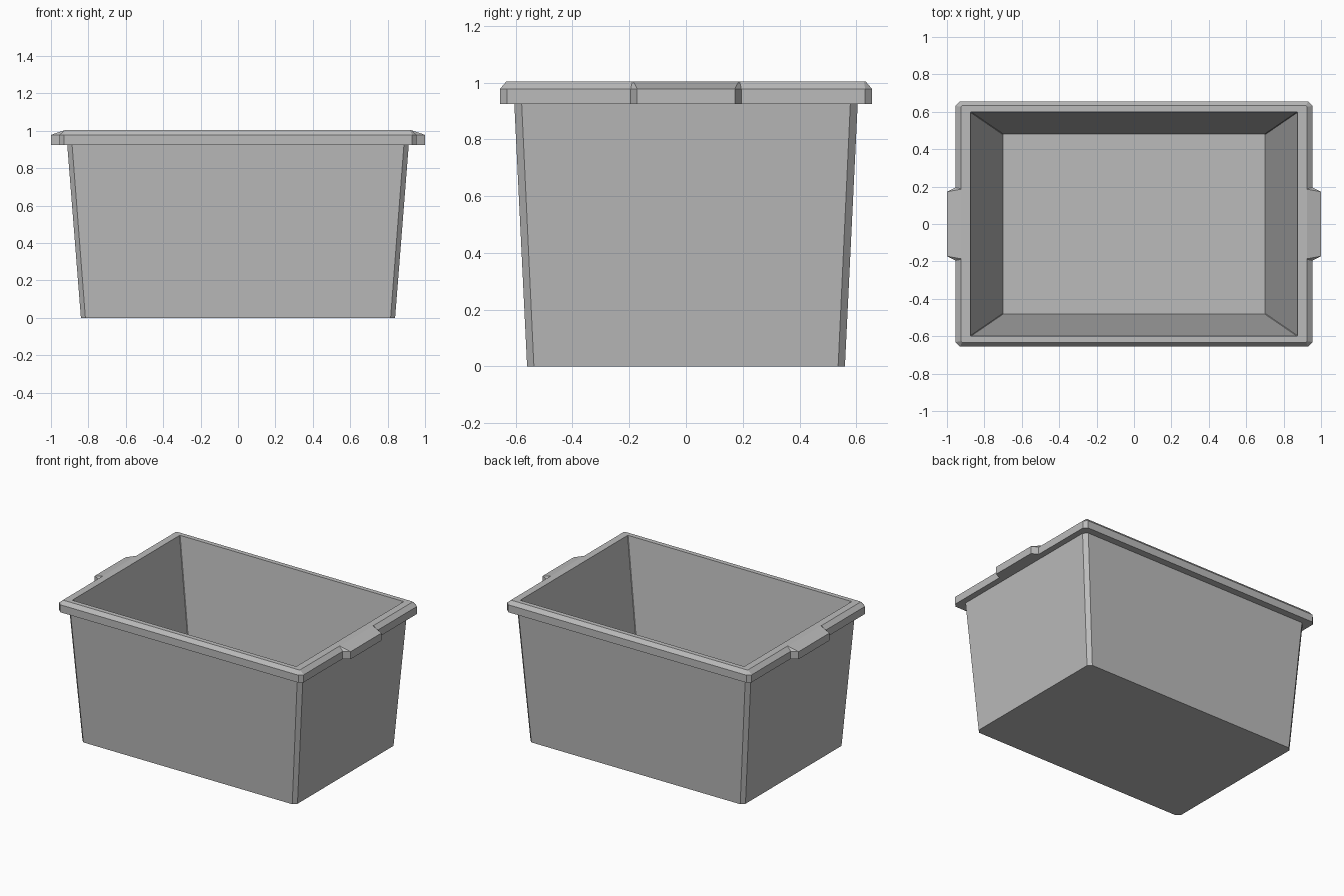
import bpy
import bmesh

cube = bpy.data.objects.get("Cube")
if cube:
    bpy.data.objects.remove(cube, do_unlink=True)

# Plain grey plastic
plastic = bpy.data.materials.new("grey_plastic")
plastic.use_nodes = True
GREY = (0.5, 0.5, 0.5, 1)
plastic.diffuse_color = GREY
plastic.node_tree.nodes["Principled BSDF"].inputs["Base Color"].default_value = GREY


def outline(hx, hy, z, cut, grip=None):
    """Rectangle with cut corners; grip = (reach, root half width, tip half width)."""
    half = [(hx - cut, -hy), (hx, -hy + cut)]
    if grip:
        reach, root, tip = grip
        half += [(hx, -root), (hx + reach, -tip), (hx + reach, tip), (hx, root)]
    half += [(hx, hy - cut), (hx - cut, hy)]
    # The other half is the first one turned by 180 degrees
    return [(x, y, z) for x, y in half] + [(-x, -y, z) for x, y in half]


def loft(bm, outlines, cap_first=False, cap_last=False):
    rings = [[bm.verts.new(p) for p in o] for o in outlines]
    for low, high in zip(rings, rings[1:]):
        for i in range(len(low)):
            j = (i + 1) % len(low)
            bm.faces.new((low[i], low[j], high[j], high[i]))
    if cap_first:
        bm.faces.new(rings[0][::-1])
    if cap_last:
        bm.faces.new(rings[-1])


def finish(name, bm):
    mesh = bpy.data.meshes.new(name)
    bm.to_mesh(mesh)
    bm.free()
    mesh.materials.append(plastic)
    bpy.context.collection.objects.link(bpy.data.objects.new(name, mesh))


RIM_LOW, RIM_EDGE, TOP = 0.925, 0.978, 1.004
body_top = (0.913, 0.605, RIM_LOW)
mouth = (0.875, 0.60, TOP)

# Tapered tub: outer walls with base, then inner walls with floor
tub = bmesh.new()
loft(tub, [outline(0.84, 0.56, 0, 0.024), outline(*body_top, 0.026)], cap_first=True)
loft(tub, [outline(*mouth, 0.003), outline(0.70, 0.48, 0.06, 0.003)], cap_last=True)
finish("tub", tub)

# Overhanging rim with a grip on each short side
rim = bmesh.new()
grip = (0.045, 0.195, 0.172)
flush = (0, 0.189, 0.186)
loft(rim, [
    outline(*body_top, 0.026, flush),
    outline(0.955, 0.655, RIM_LOW, 0.024, grip),
    outline(0.955, 0.655, RIM_EDGE, 0.024, grip),
    outline(0.925, 0.633, TOP, 0.006, flush),
    outline(*mouth, 0.003, flush),
])
finish("rim_with_grips", rim)
